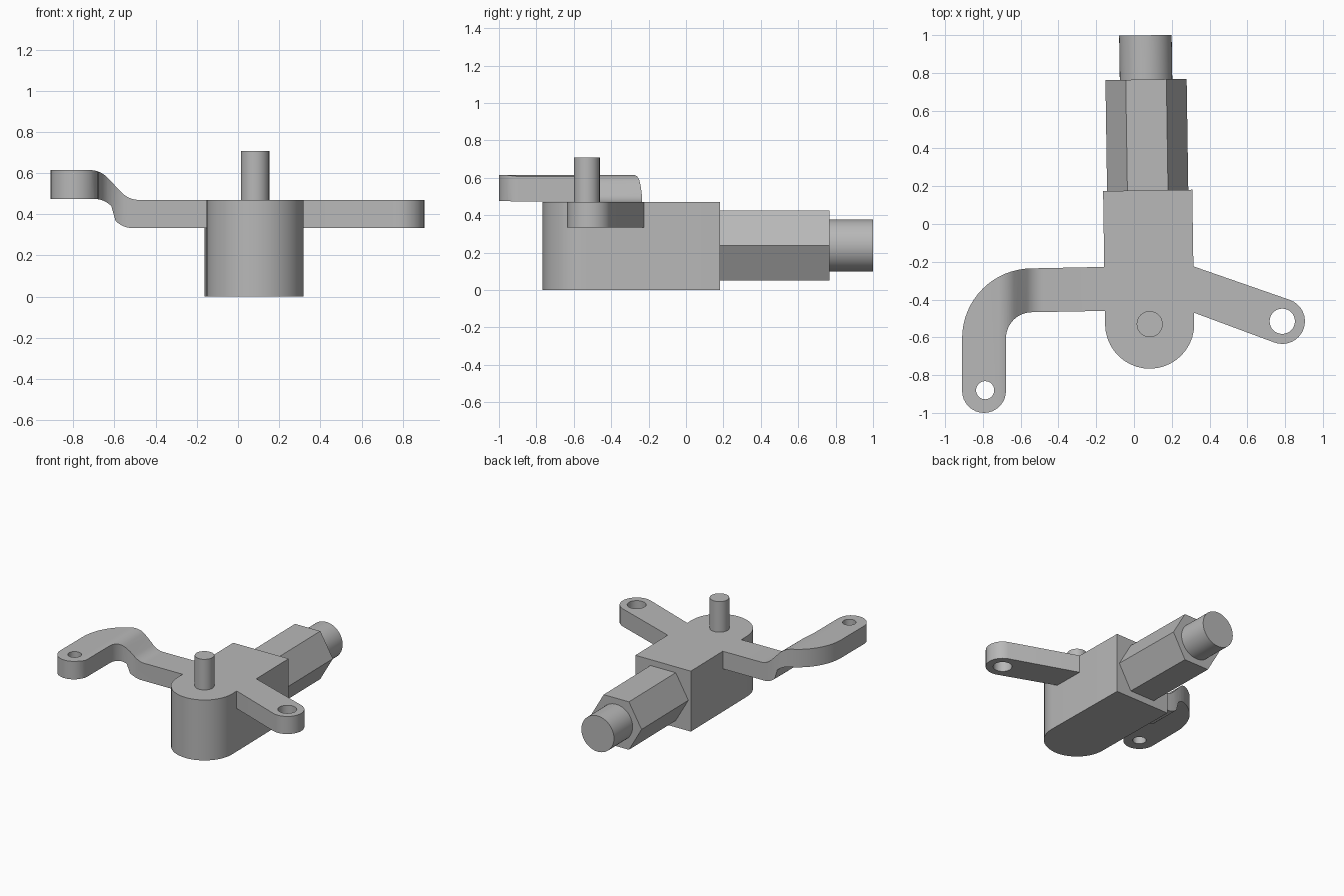
import bpy, bmesh
from math import cos, sin, radians
from mathutils import Matrix

cube = bpy.data.objects.get("Cube")
if cube:
    bpy.data.objects.remove(cube, do_unlink=True)

grey = bpy.data.materials.new("plain_grey")
grey.use_nodes = True
colour = (0.48, 0.48, 0.48, 1)
grey.diffuse_color = colour
grey.node_tree.nodes["Principled BSDF"].inputs["Base Color"].default_value = colour

PIVOT = (0.083, -0.53)      # pin centre, also the centre of the rounded nose
YAW = radians(0.85)         # slight turn of body and shaft
AXIS_Z = 0.238              # height of the shaft


def arc(cx, cy, r, start, end, steps=16):
    angles = [radians(start + (end - start) * i / steps) for i in range(steps + 1)]
    return [(cx + r * cos(a), cy + r * sin(a)) for a in angles]


def finish(name, bm):
    bmesh.ops.recalc_face_normals(bm, faces=bm.faces)
    mesh = bpy.data.meshes.new(name)
    bm.to_mesh(mesh)
    bm.free()
    mesh.materials.append(grey)
    obj = bpy.data.objects.new(name, mesh)
    bpy.context.collection.objects.link(obj)
    return obj


def prism(name, outline, low, high, upright=False):
    """Extrude an outline along z, or along y when upright."""
    bm = bmesh.new()
    verts = [bm.verts.new((a, low, b) if upright else (a, b, low)) for a, b in outline]
    face = bm.faces.new(verts)
    new = bmesh.ops.extrude_face_region(bm, geom=[face])["geom"]
    step = (0, high - low, 0) if upright else (0, 0, high - low)
    bmesh.ops.translate(bm, vec=step,
                        verts=[v for v in new if isinstance(v, bmesh.types.BMVert)])
    return finish(name, bm)


def boolean(obj, cutter, operation):
    mod = obj.modifiers.new(operation.lower(), "BOOLEAN")
    mod.object, mod.operation, mod.solver = cutter, operation, "EXACT"
    bpy.context.view_layer.objects.active = obj
    bpy.ops.object.modifier_apply(modifier=mod.name)
    bpy.data.objects.remove(cutter, do_unlink=True)


def drill(obj, x, y, r):
    boolean(obj, prism("hole_cutter", arc(x, y, r, 0, 348.75, 31), -1, 2), "DIFFERENCE")


def turn(obj):
    """Yaw a part that was built around the pivot as its origin."""
    obj.data.transform(Matrix.Translation((*PIVOT, 0)) @ Matrix.Rotation(YAW, 4, "Z"))
    return obj


# Body block with rounded nose
body = turn(prism("body", [(0.236, 0.708), (-0.236, 0.708)]
                  + arc(0, 0, 0.236, 180, 360, 20), 0, 0.47))

# Upright pin
pin = prism("pin", arc(*PIVOT, 0.069, 0, 348.75, 31), 0.46, 0.708)

# Hexagonal shaft and its round end
hex_shaft = turn(prism("hex_shaft", [(x, z + AXIS_Z) for x, z in
                 arc(0, 0, 0.215, 0, 300, 5)], 0.7, 1.295, True))
shaft_end = turn(prism("shaft_end", [(x, z + AXIS_Z) for x, z in
                 arc(0, 0, 0.139, 0, 352.5, 47)], 1.285, 1.529, True))

# Straight tapering arm with eye
left_arm = prism("left_arm", [(0.308, -0.466), *arc(0.785, -0.515, 0.12, -111, 71),
                              (0.308, -0.222)], 0.333, 0.47)
drill(left_arm, 0.785, -0.515, 0.067)

# Curved arm: plan outline intersected with a stepped side profile
right_arm = prism("right_arm", [(-0.153, -0.227), *arc(-0.54, -0.605, 0.37, 90, 180),
                                *arc(-0.794, -0.884, 0.116, 180, 360),
                                *arc(-0.54, -0.605, 0.138, 180, 90, 12),
                                (-0.153, -0.46)], 0, 1)
top = arc(-0.48, 0.59, 0.12, 270, 225, 8) + arc(-0.72, 0.495, 0.12, 45, 90, 8)
bottom = arc(-0.70, 0.355, 0.12, 90, 45, 8) + arc(-0.51, 0.453, 0.12, 225, 270, 8)
step = prism("step_profile", [(0, 0.47)] + top + [(-1.1, 0.615), (-1.1, 0.475)]
             + bottom + [(0, 0.333)], -1.2, 0.2, True)
boolean(right_arm, step, "INTERSECT")
drill(right_arm, -0.788, -0.88, 0.048)

# Smooth the round walls, keep edges crisp
for obj in (body, pin, shaft_end, left_arm, right_arm):
    bpy.ops.object.select_all(action="DESELECT")
    obj.select_set(True)
    bpy.context.view_layer.objects.active = obj
    bpy.ops.object.shade_smooth_by_angle(angle=radians(30))
